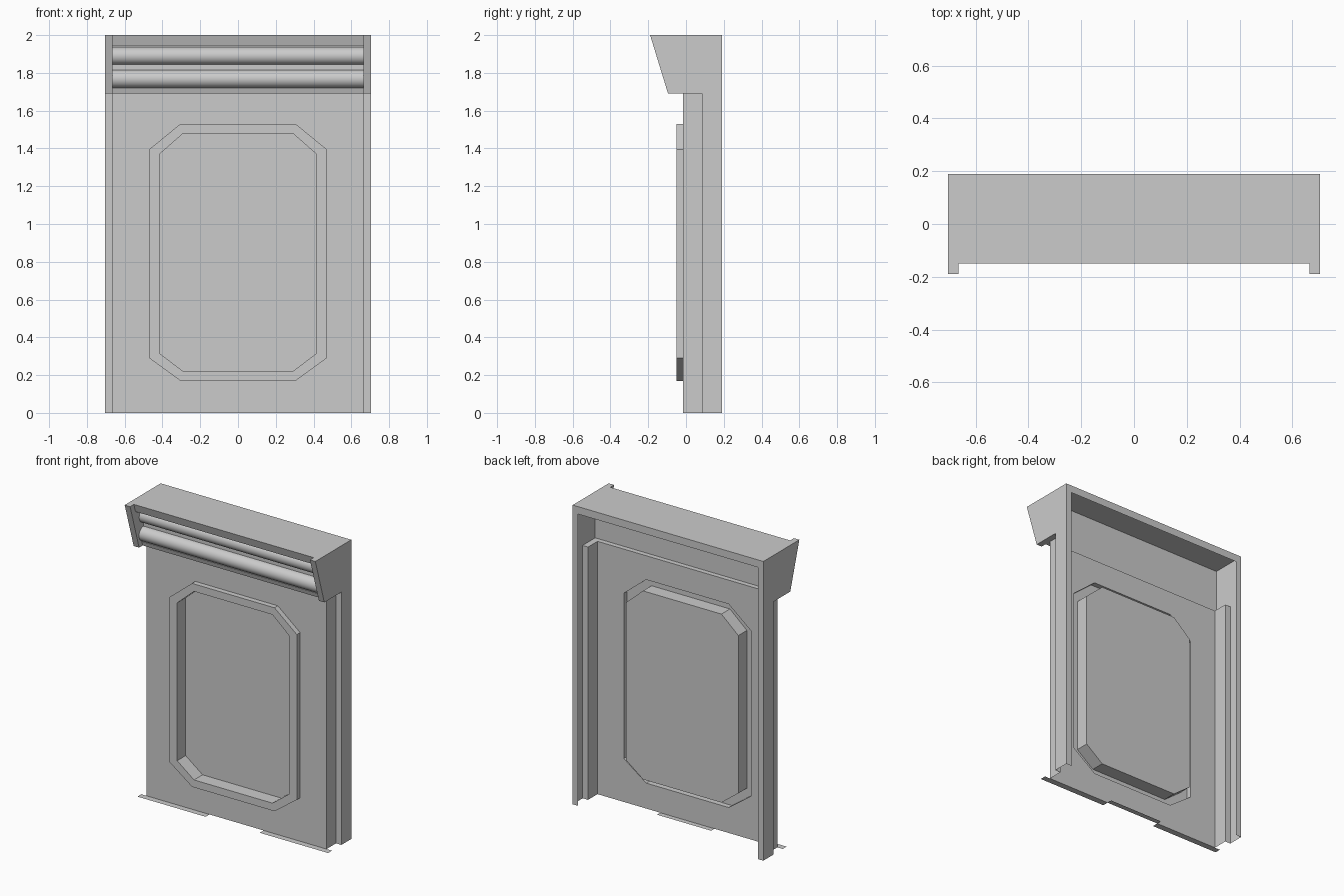
import bpy, bmesh, math

if "Cube" in bpy.data.objects:
    bpy.data.objects.remove(bpy.data.objects["Cube"])

W, PW = 0.705, 0.665            # half width of the shell and of the front panel
HZ, FY, BY, PY = 1.69, -0.015, 0.19, 0.085   # header bottom, panel front, back, post front
WY = -0.048                     # header back wall


def make(name, verts, faces, recalc=True):
    bm = bmesh.new()
    vs = [bm.verts.new(v) for v in verts]
    for f in faces:
        bm.faces.new([vs[i] for i in f])
    bmesh.ops.remove_doubles(bm, verts=bm.verts, dist=1e-5)
    if recalc:
        bmesh.ops.recalc_face_normals(bm, faces=bm.faces)
    me = bpy.data.meshes.new(name)
    bm.to_mesh(me)
    bm.free()
    ob = bpy.data.objects.new(name, me)
    bpy.context.collection.objects.link(ob)
    return ob


def mirror(ob):
    m = ob.modifiers.new("mirror", 'MIRROR')
    m.use_mirror_merge = False
    return ob


def sheet(name, quads):
    verts = [p for q in quads for p in q]
    return make(name, verts, [range(4 * i, 4 * i + 4) for i in range(len(quads))], False)


def prism(name, prof, x0, x1):
    # closed (y, z) profile pushed along x
    n = len(prof)
    verts = [(x, y, z) for x in (x0, x1) for y, z in prof]
    faces = [range(n), range(n, 2 * n)]
    faces += [(i, (i + 1) % n, n + (i + 1) % n, n + i) for i in range(n)]
    return make(name, verts, faces)


def flat_z(x0, x1, y0, y1, z):
    return [(x0, y0, z), (x1, y0, z), (x1, y1, z), (x0, y1, z)]


def flat_x(x, y0, y1, z0, z1):
    return [(x, y0, z0), (x, y1, z0), (x, y1, z1), (x, y0, z1)]


def flat_y(x0, x1, y, z0, z1):
    return [(x0, y, z0), (x1, y, z0), (x1, y, z1), (x0, y, z1)]


def octagon(hx, cx, z0, z1, cz0, cz1, y):
    return [(-cx, y, z0), (cx, y, z0), (hx, y, cz0), (hx, y, cz1),
            (cx, y, z1), (-cx, y, z1), (-hx, y, cz1), (-hx, y, cz0)]


# Front panel: pressed sheet with raised octagonal frame and sunken centre
outer = (0.47, 0.305, 0.17, 1.53, 0.29, 1.395)
inner = (0.415, 0.29, 0.22, 1.48, 0.315, 1.37)
rings = [octagon(*outer, FY), octagon(*outer, -0.05),
         octagon(*inner, -0.05), octagon(*inner, 0.04)]
verts = [(-PW, FY, 0), (PW, FY, 0), (PW, FY, HZ), (-PW, FY, HZ)]
verts += [p for r in rings for p in r]
faces = []
for k in range(4):
    nxt = (k + 1) % 4
    a, b, c = 4 + 2 * k, 5 + 2 * k, 4 + (2 * k + 2) % 8
    faces += [(k, nxt, b, a), (nxt, c, b)]
for r in range(3):
    o = 4 + 8 * r
    faces += [(o + i, o + (i + 1) % 8, o + 8 + (i + 1) % 8, o + 8 + i) for i in range(8)]
faces.append(range(28, 36))
make("front_panel", verts, faces, False)

# Stepped side posts with back flange
mirror(sheet("side_post", [
    flat_x(PW, FY, PY, 0, HZ),
    flat_y(PW, W, PY, 0, HZ),
    flat_x(W, PY, BY, 0, HZ),
    flat_x(W, WY, BY, HZ, 2),
    flat_z(PW, W, WY, PY, HZ),
    [(W, BY, 0), (PW, BY, 0), (PW, BY, 2), (W, BY, 2)],
]))

# Slanted header cheeks
mirror(prism("header_cheek", [(-0.19, 2), (WY, 2), (WY, HZ), (-0.095, HZ)], PW, W))

# Header: top sheet, back flange, inner wall
sheet("header_shell", [
    flat_z(-W, W, WY, BY, 2),
    [(PW, BY, 1.95), (-PW, BY, 1.95), (-PW, BY, 2), (PW, BY, 2)],
    flat_y(-W, W, WY, HZ, 2),
    flat_z(-PW, PW, WY, FY, HZ),
])

# Top beam and bottom lip, parallel to the cheek slope
prism("top_beam", [(-0.15, 2), (WY, 2), (WY, 1.945), (-0.133, 1.945)], -PW, PW)
prism("bottom_lip", [(-0.066, 1.72), (WY, 1.72), (WY, HZ), (-0.057, HZ)], -PW, PW)

# Half-round rails in the header recess
for name, z, r in (("upper_rail", 1.89, 0.046), ("lower_rail", 1.768, 0.048)):
    n = 16
    prof = [(WY - r * math.sin(math.pi * i / n), z + r * math.cos(math.pi * i / n))
            for i in range(n + 1)]
    ob = prism(name, prof, -PW, PW)
    bpy.context.view_layer.objects.active = ob
    ob.select_set(True)
    bpy.ops.object.shade_smooth_by_angle(angle=math.radians(35))
    ob.select_set(False)

# Thin floor tabs: outer ones in front, the middle one behind the panel
mirror(sheet("floor_tab_outer", [flat_z(0.2, W, -0.056, FY, 0)]))
sheet("floor_tab_middle", [flat_z(-0.2, 0.2, FY, 0.02, 0)])
